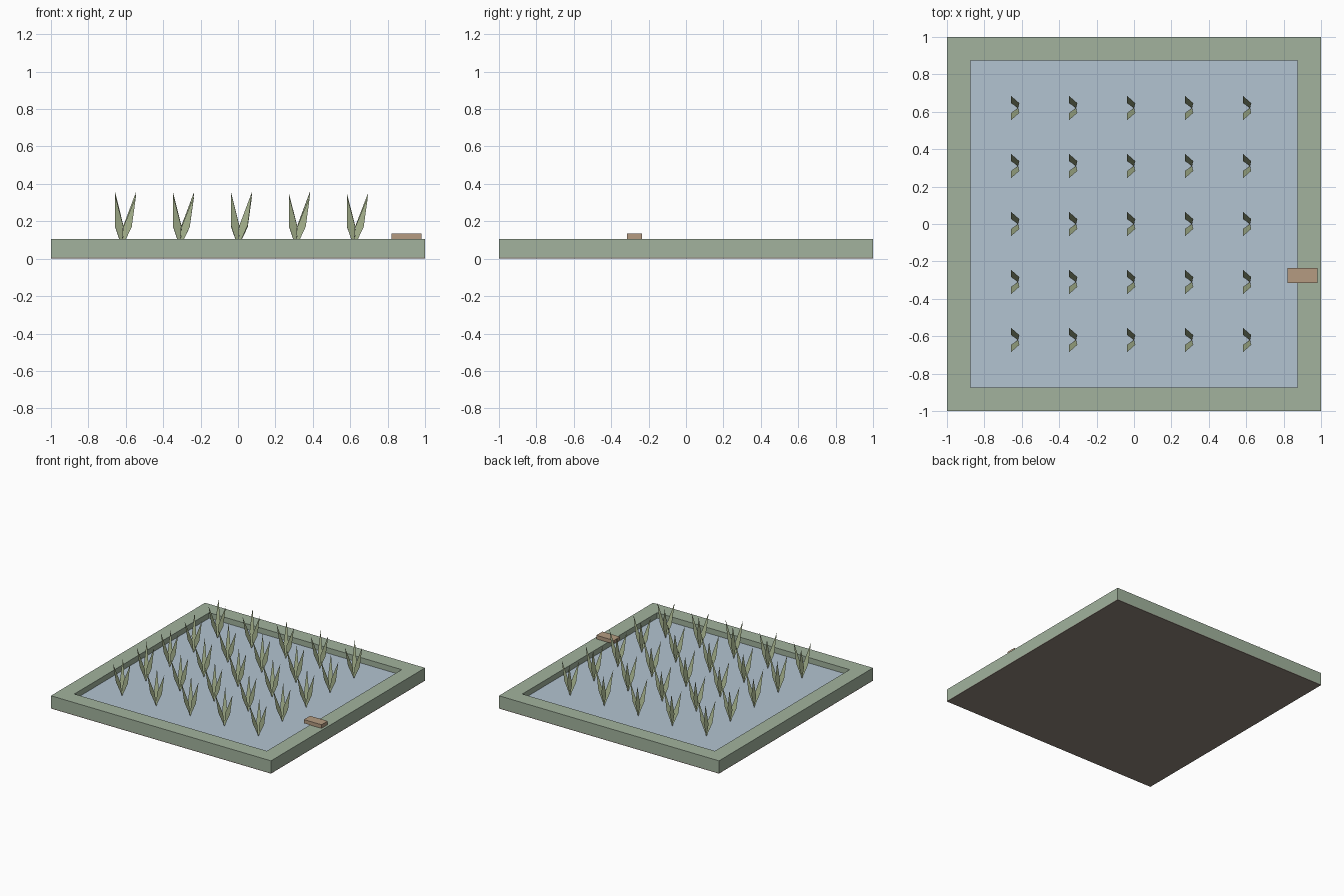
import bpy, bmesh, math, random

if "Cube" in bpy.data.objects:
    bpy.data.objects.remove(bpy.data.objects["Cube"])

random.seed(4)


def material(name, rgb):
    m = bpy.data.materials.new(name)
    m.diffuse_color = (*rgb, 1)
    m.use_nodes = True
    m.node_tree.nodes["Principled BSDF"].inputs["Base Color"].default_value = m.diffuse_color
    return m


def add_mesh(name, verts, faces, mat):
    me = bpy.data.meshes.new(name)
    me.from_pydata(verts, [], faces)
    me.materials.append(mat)
    ob = bpy.data.objects.new(name, me)
    bpy.context.collection.objects.link(ob)
    return ob


def box(name, lo, hi, mat):
    bm = bmesh.new()
    bmesh.ops.create_cube(bm, size=1)
    for v in bm.verts:
        v.co = [(a + b) / 2 + c * (b - a) for a, b, c in zip(lo, hi, v.co)]
    me = bpy.data.meshes.new(name)
    bm.to_mesh(me)
    bm.free()
    me.materials.append(mat)
    ob = bpy.data.objects.new(name, me)
    bpy.context.collection.objects.link(ob)
    return ob


grass = material("bank_green", (0.36, 0.45, 0.34))
mud = material("mud_brown", (0.28, 0.24, 0.20))
blue = material("water_blue", (0.45, 0.55, 0.64))
leaf = material("leaf_green", (0.40, 0.47, 0.28))
wood = material("wood_brown", (0.46, 0.33, 0.22))

INNER, TOP, WATER = 0.875, 0.105, 0.06

# mud floor
box("mud_floor", (-1, -1, 0), (1, 1, 0.006), mud)

# earth bank: square ring with mitred corners
corners = [(-1, -1), (1, -1), (1, 1), (-1, 1)]
verts = [(x * s, y * s, z) for s, z in
         ((1, 0.006), (1, TOP), (INNER, TOP), (INNER, 0.006)) for x, y in corners]
faces = [(r * 4 + i, r * 4 + (i + 1) % 4,
          (r + 1) % 4 * 4 + (i + 1) % 4, (r + 1) % 4 * 4 + i)
         for r in range(4) for i in range(4)]
add_mesh("earth_bank", verts, faces, grass)

# water sheet
add_mesh("water", [(x * INNER, y * INNER, WATER) for x, y in corners],
         [(0, 1, 2, 3)], blue)

# sluice board on the bank
box("sluice_board", (0.82, -0.316, TOP), (0.98, -0.236, 0.135), wood)

# rice plants: three flat leaning blades each, on a 5 x 5 grid
verts, faces = [], []
for row in range(5):
    for col in range(5):
        cx, cy = (col - 2) * 0.31, (row - 2) * 0.31
        for k in range(3):
            a = k * math.tau / 3
            dx, dy = math.cos(a) * 0.075, math.sin(a) * 0.075
            h = random.uniform(0.27, 0.30)
            n = len(verts)
            for t, w in ((0, 0), (0.4, 0.022), (1, 0), (0.4, -0.022)):
                verts.append((cx + dx * t + w, cy + dy * t, WATER + h * t))
            faces.append((n, n + 1, n + 2, n + 3))
add_mesh("rice_plants", verts, faces, leaf)
